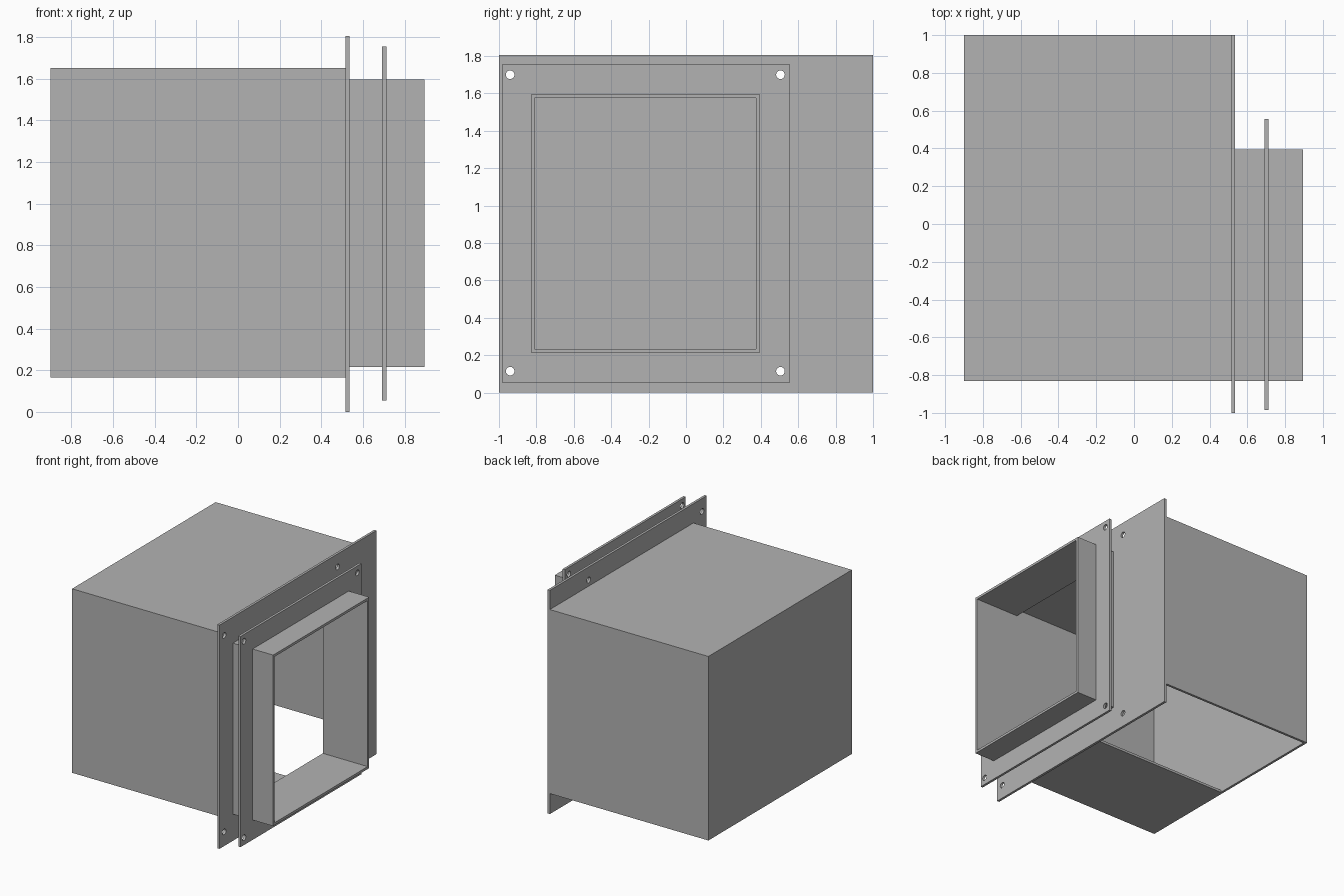
import bpy
import math
from mathutils import Matrix

if "Cube" in bpy.data.objects:
    bpy.data.objects.remove(bpy.data.objects["Cube"])

GREY = (0.45, 0.45, 0.45, 1.0)
steel = bpy.data.materials.new("sheet_metal_grey")
steel.use_nodes = True
steel.diffuse_color = GREY
steel.node_tree.nodes["Principled BSDF"].inputs["Base Color"].default_value = GREY

T = 0.02                                   # sheet thickness
X0, X1 = -0.9, 0.515                       # housing extents
Y0, Y1 = -0.83, 1.0
Z0, Z1 = 0.165, 1.65
DUCT = (-0.83, 0.395, 0.215, 1.595)        # y0, y1, z0, z1
BORE = (DUCT[0] + T, DUCT[1] - T, DUCT[2] + T, DUCT[3] - T)
BOLTS = [(y, z) for y in (-0.94, 0.505) for z in (0.115, 1.7)]


def rect(y0, y1, z0, z1):
    return [(y0, z0), (y1, z0), (y1, z1), (y0, z1)]


def circle(cy, cz, r=0.023, n=24):
    return [(cy + r * math.cos(math.tau * i / n), cz + r * math.sin(math.tau * i / n))
            for i in range(n)]


def sheet(name, x0, x1, loops):
    """Extrude y-z outlines along x; inner loops become openings."""
    curve = bpy.data.curves.new(name + "_outline", "CURVE")
    curve.dimensions = "2D"
    curve.fill_mode = "BOTH"
    curve.extrude = (x1 - x0) / 2
    for loop in loops:
        spline = curve.splines.new("POLY")
        spline.points.add(len(loop) - 1)
        for point, (y, z) in zip(spline.points, loop):
            point.co = (y, z, 0, 1)
        spline.use_cyclic_u = True
    temp = bpy.data.objects.new(name + "_outline", curve)
    bpy.context.collection.objects.link(temp)
    bpy.context.view_layer.update()
    mesh = bpy.data.meshes.new_from_object(
        temp.evaluated_get(bpy.context.evaluated_depsgraph_get()))
    bpy.data.objects.remove(temp)
    bpy.data.curves.remove(curve)
    # local x, y, z become world y, z, x
    mesh.transform(Matrix(((0, 0, 1, (x0 + x1) / 2), (1, 0, 0, 0), (0, 1, 0, 0), (0, 0, 0, 1))))
    mesh.materials.clear()
    mesh.materials.append(steel)
    for poly in mesh.polygons:
        poly.use_smooth = False
        poly.material_index = 0
    mesh.name = name
    bpy.context.collection.objects.link(bpy.data.objects.new(name, mesh))


# Housing: sheet walls, closed top, floor under the front half only
XI = X1 - T
sheet("housing_top", X0, XI, [rect(Y0, Y1, Z1 - T, Z1)])
sheet("housing_end_wall", X0, X0 + T, [rect(Y0, Y1, Z0, Z1 - T)])
sheet("housing_front_wall", X0 + T, XI, [rect(Y0, Y0 + T, Z0, Z1 - T)])
sheet("housing_back_wall", X0 + T, XI, [rect(Y1 - T, Y1, Z0, Z1 - T)])
sheet("housing_floor", X0 + T, XI, [rect(Y0 + T, -0.01, Z0, Z0 + T)])
sheet("housing_port_wall", XI, X1, [rect(Y0, Y1, Z0, Z1), rect(*BORE)])

# Mounting plate with port and bolt holes
bolt_holes = [circle(y, z) for y, z in BOLTS]
sheet("mounting_plate", X1, X1 + T,
      [rect(-1, 1, 0, 1.805), rect(*BORE)] + bolt_holes)

# Duct and the loose flange around it
sheet("duct", X1 + T, 0.895, [rect(*DUCT), rect(*BORE)])
sheet("duct_flange", 0.692, 0.712,
      [rect(-0.985, 0.555, 0.055, 1.755), rect(*DUCT)] + bolt_holes)
